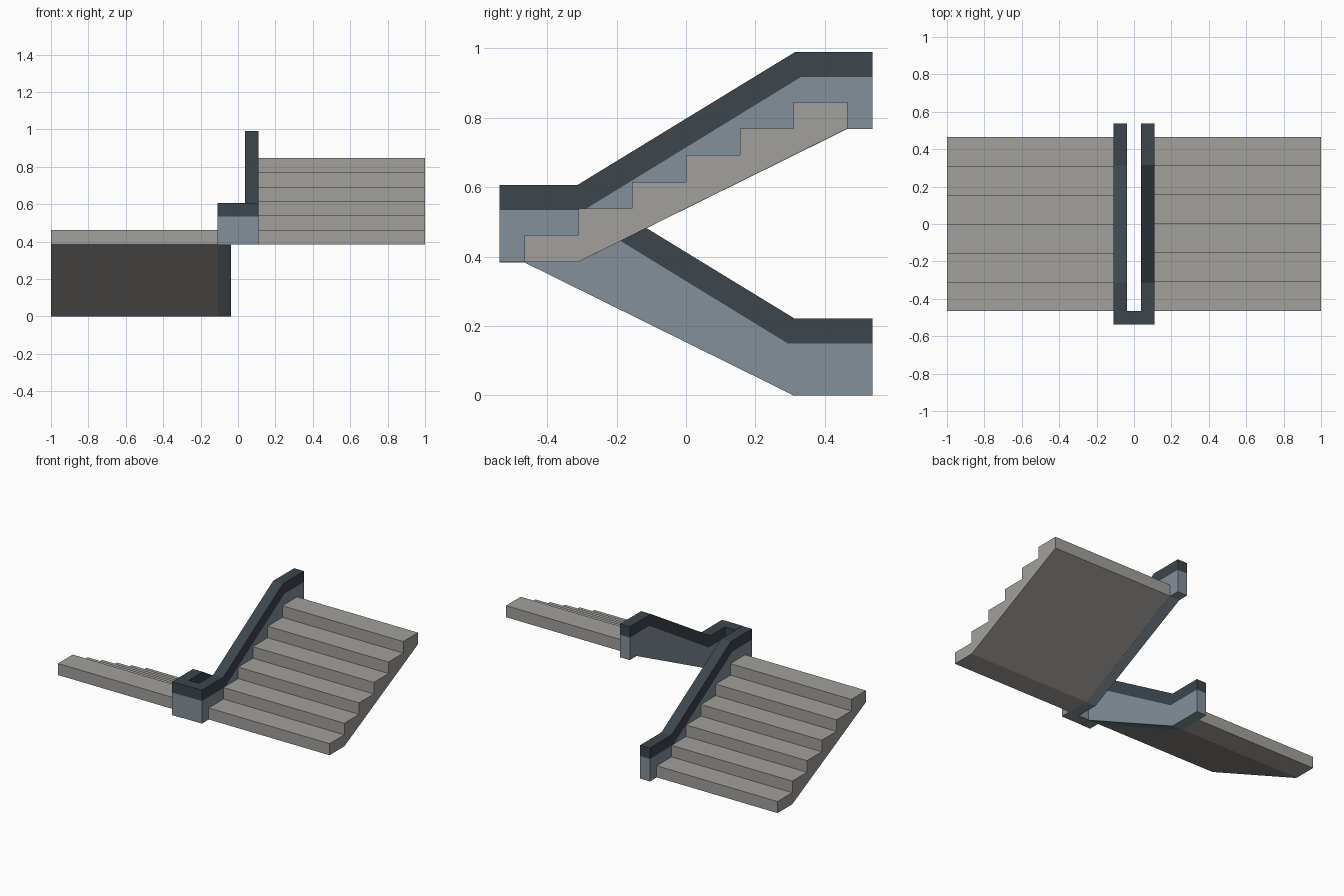
import bpy, bmesh

if "Cube" in bpy.data.objects:
    bpy.data.objects.remove(bpy.data.objects["Cube"])

RUN, RISE, N = 0.155, 0.0768, 6      # step depth, step height, step count
HALF = RUN * N / 2                   # half length of a flight
BASE = 0.385                         # height of the half landing
INNER, OUTER, END = 0.038, 0.11, 0.537


def material(name, rgb):
    m = bpy.data.materials.new(name)
    m.diffuse_color = (*rgb, 1)
    m.use_nodes = True
    m.node_tree.nodes["Principled BSDF"].inputs["Base Color"].default_value = m.diffuse_color
    return m


STONE = material("warm grey stone", (0.36, 0.35, 0.33))
PANEL = material("blue grey panel", (0.23, 0.28, 0.32))
CAP = material("dark slate cap", (0.045, 0.061, 0.076))


def extrude_x(name, profile, x0, x1, mat, lower=False):
    """Extrude a (y, z) profile along x; the lower copy is turned half round z and dropped."""
    bm = bmesh.new()
    s = -1 if lower else 1
    dz = -BASE if lower else 0
    rings = [[bm.verts.new((s * x, s * y, z + dz)) for y, z in profile] for x in (x0, x1)]
    n = len(profile)
    bm.faces.new(rings[0])
    bm.faces.new(rings[1])
    for i in range(n):
        j = (i + 1) % n
        bm.faces.new((rings[0][i], rings[0][j], rings[1][j], rings[1][i]))
    bmesh.ops.recalc_face_normals(bm, faces=bm.faces)
    me = bpy.data.meshes.new(name)
    bm.to_mesh(me)
    bm.free()
    me.materials.append(mat)
    ob = bpy.data.objects.new(name, me)
    bpy.context.collection.objects.link(ob)


# Stepped outline with a sloping soffit
steps = []
for i in range(N):
    y, z = -HALF + i * RUN, BASE + i * RISE
    steps += [(y, z), (y, z + RISE), ]
steps += [(HALF, BASE + N * RISE), (HALF, BASE + (N - 1) * RISE), (-HALF + RUN, BASE)]

# Balustrade lines: soffit, underside of cap, top of cap
soffit = [(-END, BASE), (-0.31, BASE), (HALF, 0.768), (END, 0.768)]
under = [(-END, 0.535), (-0.293, 0.535), (0.332, 0.918), (END, 0.918)]
top = [(-END, 0.607), (-0.312, 0.607), (0.315, 0.99), (END, 0.99)]

for label, low in (("upper", False), ("lower", True)):
    # the lower panel runs level under the landing from the end of its flight
    extrude_x(label + "_flight", steps, OUTER, 1.0, STONE, low)
    extrude_x(label + "_balustrade", soffit + under[::-1], INNER, OUTER, PANEL, low)
    extrude_x(label + "_handrail_cap", under + top[::-1], INNER, OUTER, CAP, low)

# Short return joining both balustrades at the half landing
for name, z0, z1, mat in (("return_panel", BASE, 0.535, PANEL), ("return_cap", 0.535, 0.607, CAP)):
    extrude_x(name, [(-END, z0), (-HALF, z0), (-HALF, z1), (-END, z1)], -INNER, INNER, mat)
